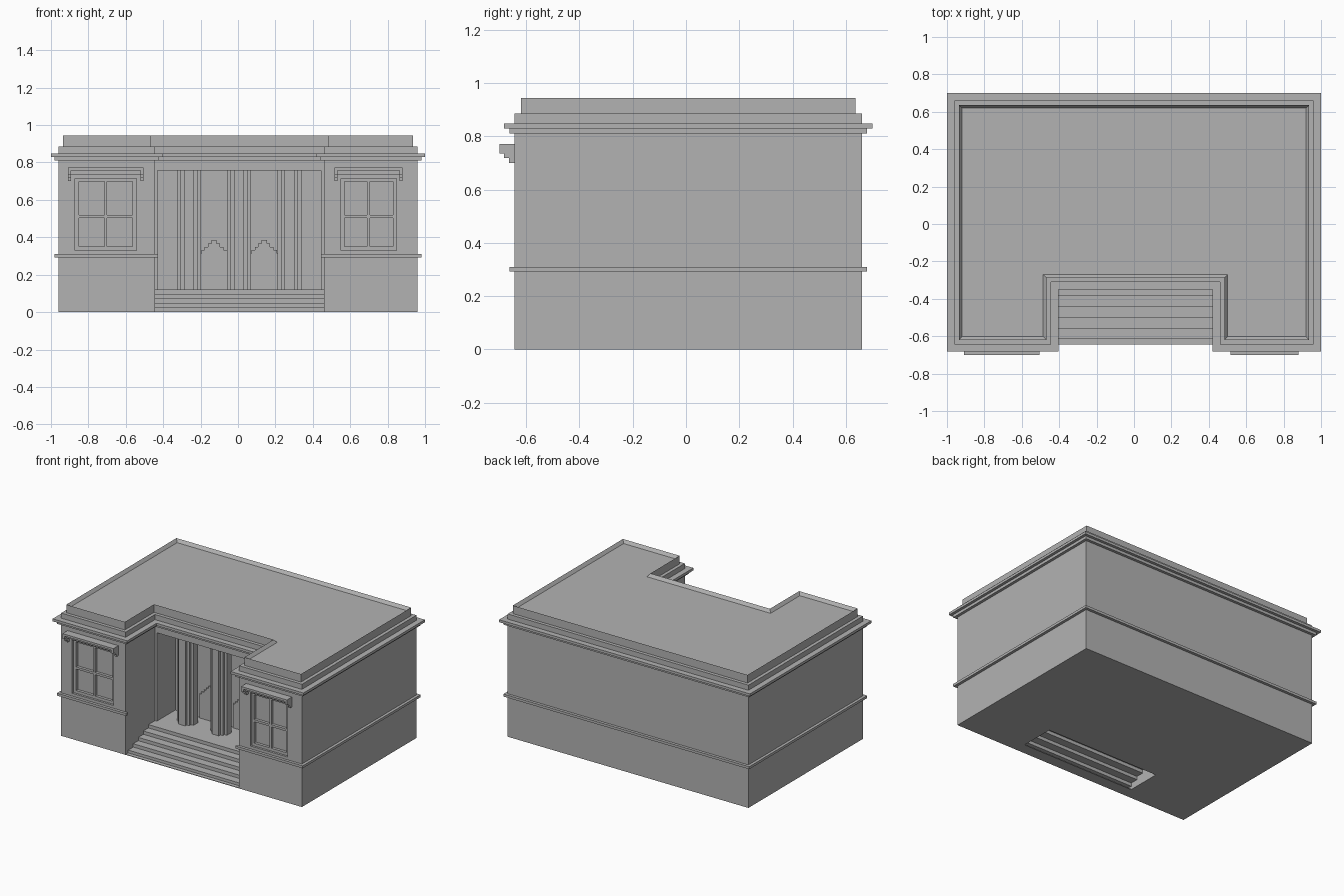
import bpy
import bmesh
from mathutils import Vector

cube = bpy.data.objects.get("Cube")
if cube:
    bpy.data.objects.remove(cube, do_unlink=True)

stone = bpy.data.materials.new("grey_stone")
stone.use_nodes = True
GREY = (0.45, 0.45, 0.45, 1)
stone.diffuse_color = GREY
stone.node_tree.nodes["Principled BSDF"].inputs["Base Color"].default_value = GREY

FRONT, BACK = -0.643, 0.66
PORCH_FLOOR, PORCH_TOP = 0.12, 0.757
NOTCH_L, NOTCH_R, NOTCH_Y = -0.445, 0.46, -0.31
DOOR_WALL = -0.1


def finish(bm, name):
    bmesh.ops.recalc_face_normals(bm, faces=bm.faces)
    mesh = bpy.data.meshes.new(name)
    bm.to_mesh(mesh)
    bm.free()
    mesh.materials.append(stone)
    obj = bpy.data.objects.new(name, mesh)
    bpy.context.collection.objects.link(obj)
    return obj


def add_box(bm, x, y, z):
    lo, hi = Vector((x[0], y[0], z[0])), Vector((x[1], y[1], z[1]))
    verts = bmesh.ops.create_cube(bm, size=1)["verts"]
    for v in verts:
        v.co = (lo + hi) / 2 + v.co * (hi - lo)


def boxes(name, *specs):
    bm = bmesh.new()
    for spec in specs:
        add_box(bm, *spec)
    return finish(bm, name)


def add_prism(bm, points, push):
    face = bm.faces.new([bm.verts.new(p) for p in points])
    new = bmesh.ops.extrude_face_region(bm, geom=[face])["geom"]
    bmesh.ops.translate(bm, vec=push, verts=[g for g in new if isinstance(g, bmesh.types.BMVert)])
    return [g for g in new if isinstance(g, bmesh.types.BMFace)]


def outline(grow, z):
    """U-shaped plan of the building, grown outward."""
    side, back, front = 0.96 + grow, BACK + grow, FRONT - grow
    left, right, inner = NOTCH_L + grow, NOTCH_R - grow, NOTCH_Y - grow
    plan = [(-side, back), (-side, front), (left, front), (left, inner),
            (right, inner), (right, front), (side, front), (side, back)]
    return [(x, y, z) for x, y in plan]


def slab(name, grow, z0, z1):
    bm = bmesh.new()
    add_prism(bm, outline(grow, z0), (0, 0, z1 - z0))
    return finish(bm, name)


# Main walls with the porch and window openings cut out
walls = slab("walls", 0, 0, 0.885)
WINDOWS = (("right", -0.707, 1.0), ("left", 0.698, 0.9))
SILL, HEAD, HALF = 0.33, 0.713, 0.165
cutters = [boxes("porch_cutter", ((-0.43, 0.445), (-0.4, DOOR_WALL), (PORCH_FLOOR, PORCH_TOP)))]
for side, cx, s in WINDOWS:
    cutters.append(boxes(side + "_window_cutter",
                         ((cx - HALF * s, cx + HALF * s), (-0.7, FRONT + 0.035), (SILL, HEAD))))
bpy.context.view_layer.objects.active = walls
for cutter in cutters:
    cutter.hide_render = True
    mod = walls.modifiers.new("cut", 'BOOLEAN')
    mod.operation = 'DIFFERENCE'
    mod.solver = 'EXACT'
    mod.object = cutter
    bpy.ops.object.modifier_apply(modifier=mod.name)
    bpy.data.objects.remove(cutter, do_unlink=True)

# Cornice courses
slab("lower_cornice", 0.02, 0.81, 0.83)
slab("upper_cornice", 0.04, 0.83, 0.848)

# Parapet with a sunken roof
bm = bmesh.new()
top = add_prism(bm, outline(-0.024, 0.885), (0, 0, 0.058))
bmesh.ops.recalc_face_normals(bm, faces=bm.faces)
bmesh.ops.inset_region(bm, faces=top, thickness=0.017, use_even_offset=True)
bmesh.ops.translate(bm, vec=(0, 0, -0.022), verts=list({v for f in top for v in f.verts}))
finish(bm, "parapet_and_roof")

# String course around the sides, back and front pavilions
band_z = (0.292, 0.31)
boxes("string_course",
      ((-0.98, -0.96), (FRONT, BACK), band_z),
      ((0.96, 0.98), (FRONT, BACK), band_z),
      ((-0.98, 0.98), (BACK, BACK + 0.02), band_z),
      ((-0.98, NOTCH_L + 0.017), (FRONT - 0.02, FRONT), band_z),
      ((NOTCH_R - 0.017, 0.98), (FRONT - 0.02, FRONT), band_z))

# Entrance steps, open underneath
bm = bmesh.new()
profile = [(-0.615, 0)]
rise, run = PORCH_FLOOR / 5, 0.0575
for i in range(5):
    y = -0.615 + i * run
    profile += [(y, (i + 1) * rise), (min(y + run, NOTCH_Y), (i + 1) * rise)]
profile[-1] = (NOTCH_Y, PORCH_FLOOR)
rows = [[bm.verts.new((x, y, z)) for y, z in profile] for x in (NOTCH_L, NOTCH_R)]
for i in range(len(profile) - 1):
    bm.faces.new((rows[0][i], rows[1][i], rows[1][i + 1], rows[0][i + 1]))
finish(bm, "entrance_steps")
boxes("step_base", ((NOTCH_L, NOTCH_R), (FRONT, -0.56), (0, 0.004)))

# Stepped columns of the porch
for name, cx in (("right", -0.262), ("middle", 0.005), ("left", 0.275)):
    parts = []
    for a, b in ((0.065, 0.027), (0.046, 0.046), (0.027, 0.065)):
        parts.append(((cx - a, cx + a), (-0.2 - b, -0.2 + b), (PORCH_FLOOR, PORCH_TOP)))
    boxes(name + "_column", *parts)

# Stepped door panels on the porch wall
for name, cx in (("right", -0.128), ("left", 0.14)):
    parts = []
    for i in range(6):
        half = 0.014 + i * 0.018
        parts.append(((cx - half, cx + half), (DOOR_WALL - 0.009, DOOR_WALL),
                      (PORCH_FLOOR, 0.385 - i * 0.018)))
    boxes(name + "_door_panel", *parts)

# Windows: recessed sash bars and a bracketed hood
for side, cx, s in WINDOWS:
    w, bar = HALF * s, 0.021 * s
    depth = (FRONT + 0.015, FRONT + 0.036)
    mid = 0.512
    boxes(side + "_window_sash",
          ((cx - w, cx - w + bar), depth, (SILL, HEAD)),
          ((cx + w - bar, cx + w), depth, (SILL, HEAD)),
          ((cx - 0.007, cx + 0.007), depth, (SILL, HEAD)),
          ((cx - w, cx + w), depth, (SILL, SILL + 0.02)),
          ((cx - w, cx + w), depth, (HEAD - 0.015, HEAD)),
          ((cx - w, cx + w), depth, (mid - 0.008, mid + 0.008)))
    h = 0.203 * s
    parts = [((cx - h, cx + h), (-0.7, FRONT), (0.757, 0.772)),
             ((cx - h, cx + h), (-0.675, FRONT), (0.735, 0.757))]
    for x in (cx - h, cx + h - 0.017):
        for y, z0, z1 in ((-0.7, 0.735, 0.757), (-0.683, 0.718, 0.735), (-0.664, 0.7, 0.718)):
            parts.append(((x, x + 0.017), (y, FRONT), (z0, z1)))
    boxes(side + "_window_hood", *parts)
